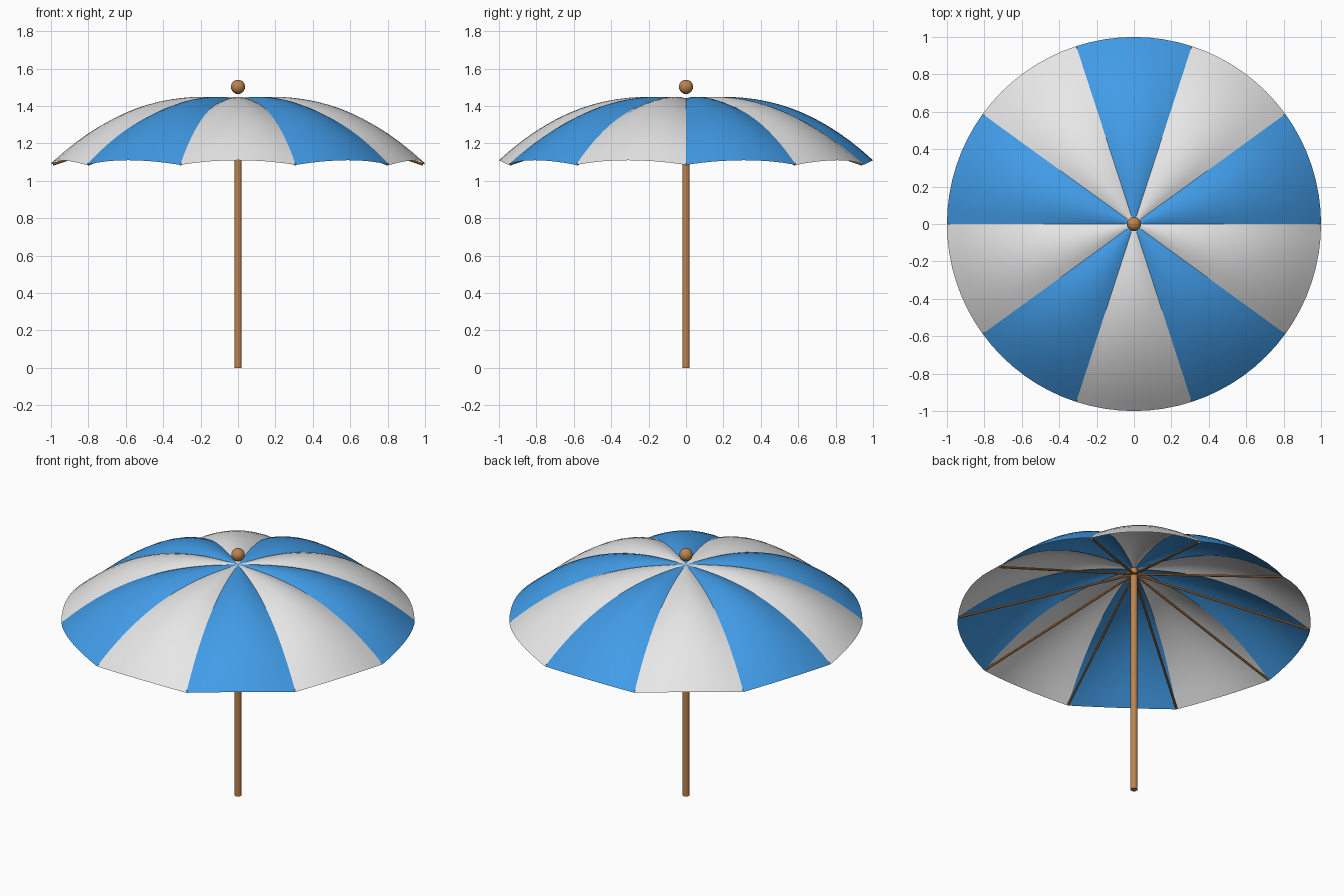
import bpy, bmesh, math
from mathutils import Vector

if "Cube" in bpy.data.objects:
    bpy.data.objects.remove(bpy.data.objects["Cube"])

PANELS, SEGS, RINGS = 10, 8, 16
TOP, DROP = 1.44, 0.355


def material(name, rgb):
    m = bpy.data.materials.new(name)
    m.diffuse_color = (*rgb, 1)
    m.use_nodes = True
    m.node_tree.nodes["Principled BSDF"].inputs["Base Color"].default_value = m.diffuse_color
    return m


blue = material("blue_fabric", (0.053, 0.33, 0.80))
white = material("white_fabric", (0.80, 0.80, 0.80))
wood = material("wood", (0.50, 0.23, 0.075))


def finish(name, mat):
    ob = bpy.context.object
    ob.name = name
    ob.data.materials.append(mat)
    bpy.ops.object.shade_smooth_by_angle(angle=math.radians(40))
    return ob


def rod(name, a, b, radius, sides):
    a, b = Vector(a), Vector(b)
    bpy.ops.mesh.primitive_cylinder_add(vertices=sides, radius=radius,
                                        depth=(b - a).length, location=(a + b) / 2)
    bpy.context.object.rotation_euler = (b - a).to_track_quat('Z', 'Y').to_euler()
    return finish(name, wood)


def canopy_point(i, u, r):
    # dome curve along the ribs, puffed up between them
    a = 2 * math.pi * (i + u) / PANELS
    puff = (0.025 * r + 0.018 * math.sin(math.pi * r)) * 4 * u * (1 - u)
    return (r * math.cos(a), r * math.sin(a), TOP - DROP * r ** 2.5 + puff)


# canopy panels in alternating colours
for i in range(PANELS):
    bm = bmesh.new()
    tip = bm.verts.new((0, 0, TOP))
    rows = [[bm.verts.new(canopy_point(i, s / SEGS, k / RINGS)) for s in range(SEGS + 1)]
            for k in range(1, RINGS + 1)]
    for s in range(SEGS):
        bm.faces.new((tip, rows[0][s], rows[0][s + 1]))
        for near, far in zip(rows, rows[1:]):
            bm.faces.new((near[s], far[s], far[s + 1], near[s + 1]))
    for f in bm.faces:
        f.smooth = True
    me = bpy.data.meshes.new("canopy_panel")
    bm.to_mesh(me)
    bm.free()
    me.materials.append(white if i % 2 else blue)
    ob = bpy.data.objects.new("canopy_panel_%d" % (i + 1), me)
    bpy.context.collection.objects.link(ob)

# straight ribs from the pole to the canopy corners
for i in range(PANELS):
    a = 2 * math.pi * i / PANELS
    c, s = math.cos(a), math.sin(a)
    rod("rib_%d" % (i + 1), (0.01 * c, 0.01 * s, 1.405),
        (0.99 * c, 0.99 * s, 1.088), 0.007, 8)

# pole and ball on top
rod("pole", (0, 0, 0), (0, 0, TOP), 0.02, 24)
bpy.ops.mesh.primitive_uv_sphere_add(segments=24, ring_count=16, radius=0.038,
                                     location=(0, 0, 1.502))
finish("top_ball", wood)
